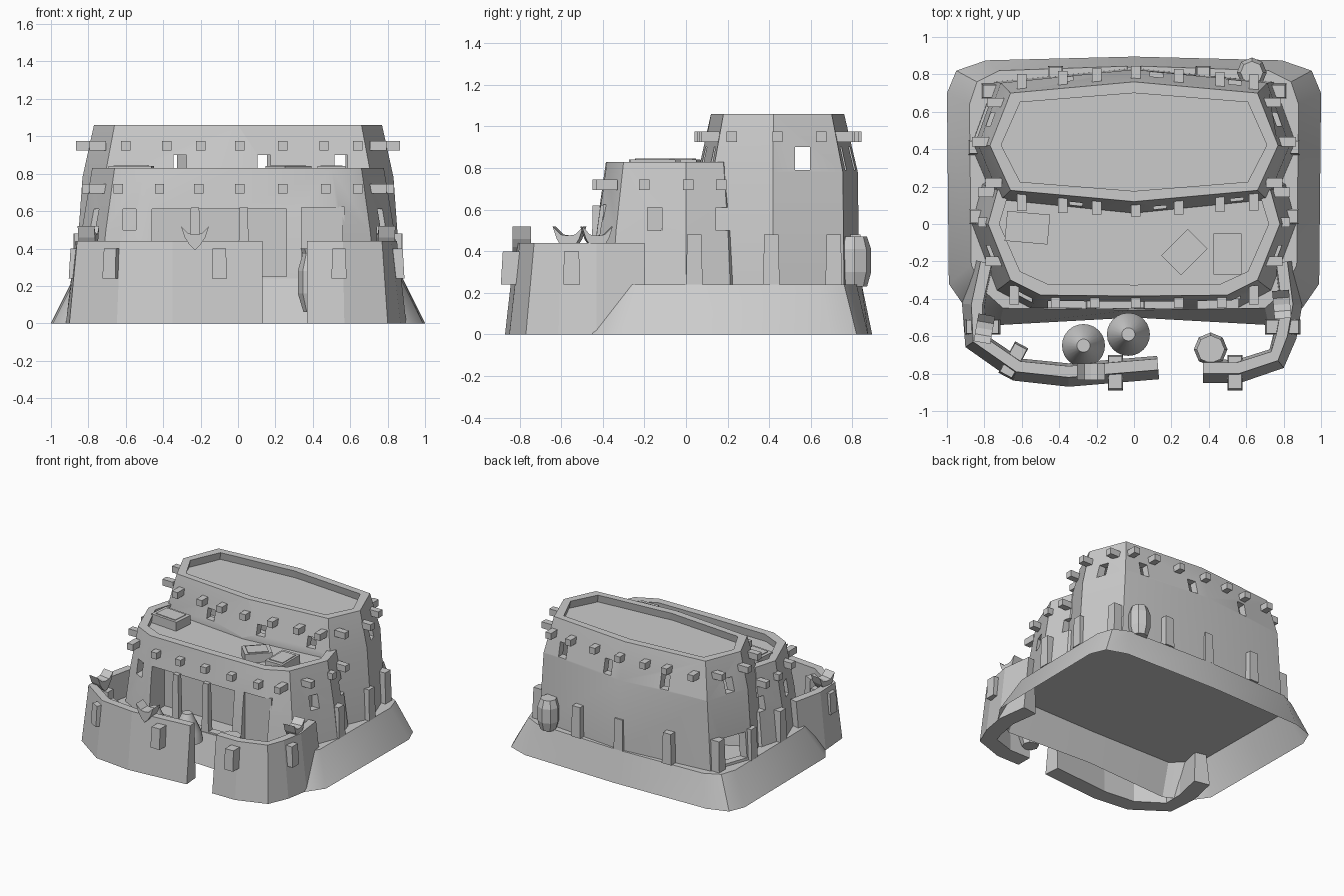
import bpy, bmesh, math
from mathutils import Vector, Matrix

cube = bpy.data.objects.get("Cube")
if cube:
    bpy.data.objects.remove(cube)

clay = bpy.data.materials.new("pale_grey_clay")
clay.use_nodes = True
GREY = (0.6, 0.6, 0.6, 1)
clay.diffuse_color = GREY
clay.node_tree.nodes["Principled BSDF"].inputs["Base Color"].default_value = GREY


def finish(name, bm, smooth=False):
    bmesh.ops.recalc_face_normals(bm, faces=bm.faces)
    mesh = bpy.data.meshes.new(name)
    bm.to_mesh(mesh)
    bm.free()
    ob = bpy.data.objects.new(name, mesh)
    bpy.context.collection.objects.link(ob)
    mesh.materials.append(clay)
    if smooth:
        bpy.ops.object.select_all(action='DESELECT')
        ob.select_set(True)
        bpy.context.view_layer.objects.active = ob
        bpy.ops.object.shade_smooth_by_angle(angle=math.radians(28))
    return ob


def loft(name, rings, caps=(True, True), closed=False, smooth=False):
    """Skin a list of equal rings; closed joins the last ring to the first."""
    bm = bmesh.new()
    vs = [[bm.verts.new(p) for p in r] for r in rings]
    pairs = list(zip(vs, vs[1:])) + ([(vs[-1], vs[0])] if closed else [])
    for a, b in pairs:
        for i in range(len(a)):
            j = (i + 1) % len(a)
            bm.faces.new((a[i], a[j], b[j], b[i]))
    if not closed:
        if caps[0]:
            bm.faces.new(vs[0][::-1])
        if caps[1]:
            bm.faces.new(vs[-1])
    return finish(name, bm, smooth)


def block(name, loc, size, turn=0, top=1.0):
    """Box centred on loc, top narrowed by a factor, turned in degrees."""
    bm = bmesh.new()
    bmesh.ops.create_cube(bm, size=1)
    for v in bm.verts:
        k = top if v.co.z > 0 else 1
        v.co = Vector((v.co.x * size[0] * k, v.co.y * size[1] * k, v.co.z * size[2]))
    bmesh.ops.transform(bm, verts=bm.verts,
                        matrix=Matrix.Translation(loc) @ Matrix.Rotation(math.radians(turn), 4, 'Z'))
    return finish(name, bm)


def lathe(name, x, y, profile, sides, smooth=False):
    rings = [[(x + r * math.cos(math.tau * i / sides), y + r * math.sin(math.tau * i / sides), z)
              for i in range(sides)] for r, z in profile]
    return loft(name, rings, smooth=smooth)


def mirrored(half):
    return half + [(-x, y) for x, y in reversed(half) if x > 0]


def ring(outline, cy, z, sx, sy, inset=0):
    wx = max(x for x, y in outline)
    wy = max(abs(y - cy) for x, y in outline)
    return [(x * (sx - inset / wx), cy + (y - cy) * (sy - inset / wy), z) for x, y in outline]


def shell(name, outline, cy, levels, thick, roof_z):
    """Hollow tapering wall with a roof sunk behind its parapet."""
    outer = [ring(outline, cy, *lv) for lv in levels]
    inner = [ring(outline, cy, *lv, thick) for lv in reversed(levels)]
    wall = loft(name + "_wall", outer + inner, closed=True, smooth=True)
    loft(name + "_roof", [ring(outline, cy, z, 1.02, 1.02, thick * 0.8)
                          for z in (roof_z - 0.03, roof_z)])
    return wall


def cut(wall, openings):
    for loc, size in openings:
        cutter = block("opening_cutter", loc, size)
        cutter.hide_render = True
        mod = wall.modifiers.new("opening", 'BOOLEAN')
        mod.operation = 'DIFFERENCE'
        mod.object = cutter
        mod.solver = 'EXACT'
    bpy.context.view_layer.update()
    mesh = bpy.data.meshes.new_from_object(wall.evaluated_get(bpy.context.evaluated_depsgraph_get()))
    cutters = [m.object for m in wall.modifiers if m.type == 'BOOLEAN']
    wall.modifiers.clear()
    wall.data = mesh
    for c in cutters:
        bpy.data.objects.remove(c)


# sloping mound, open underneath
foot = mirrored([(0, -.5), (.72, -.54), (.9, -.45), (.99, -.32), (1, .7), (.95, .82), (.79, .875), (0, .895)])
brow = mirrored([(0, -.46), (.7, -.45), (.8, -.36), (.87, -.22), (.88, .64), (.84, .76), (.72, .82), (0, .845)])
loft("mound", [[(x, y, 0) for x, y in foot], [(x, y, .24) for x, y in brow]],
     caps=(False, True), smooth=True)

# rear and front halls
rear = mirrored([(0, .12), (.66, .18), (.77, .42), (.66, .7), (0, .76)])
rear_wall = shell("rear_hall", rear, .43,
                  [(.24, 1.13, 1.22), (.78, 1.08, 1.2), (1.06, 1, 1)], .06, 1.0)
front = mirrored([(0, -.385), (.5, -.38), (.66, -.3), (.78, 0), (.73, .18), (.5, .3)])
front_wall = shell("front_hall", front, 0,
                   [(.24, 1.11, 1.18), (.5, 1.07, 1.12), (.83, 1, 1)], .06, .77)

windows = [((x, .1, .86), (.07, .4, .08)) for x in (-.31, .14, .55)]
windows += [((x, .8, .845), (.07, .4, .11)) for x in (-.36, .12, .54)]
windows += [((0, .56, .845), (2, .07, .11)), ((-.85, .56, .36), (.25, .2, .2))]
cut(rear_wall, windows)
cut(front_wall, [((-.1, -.45, .43), (.72, .5, .36)), ((-.58, -.42, .555), (.07, .3, .11)),
                 ((.45, -.47, .43), (.22, .14, .38))]
    + [((s * .85, y, .555), (.25, .07, .11)) for s in (-1, 1) for y in (-.15, .18)])

# porch interior, posts and door
block("porch_back", (-.1, -.24, .43), (.8, .03, .38))
block("porch_ceiling", (-.1, -.31, .625), (.78, .17, .02))
for s in (-1, 1):
    block("porch_side", (-.1 + s * .375, -.32, .43), (.03, .16, .38))
for x in (-.23, .03):
    block("porch_post", (x, -.43, .43), (.06, .05, .38), top=.75)
block("front_door", (.45, -.385, .435), (.24, .03, .38))

# beam ends
for x in (-.6, -.38, -.2, .01, .24, .46, .64):
    block("rear_hall_beam", (x, .085 + .05 * abs(x), .95), (.05, .09, .05))
    block("rear_hall_beam", (x, .8 - .07 * abs(x), .95), (.05, .09, .05))
for x in (-.64, -.42, -.21, .01, .24, .47, .64):
    block("front_hall_beam", (x, -.4 + (.02 if abs(x) > .6 else 0), .72), (.05, .1, .05))
for s in (-1, 1):
    for x, y in ((.75, .22), (.82, .44), (.74, .65)):
        block("rear_hall_side_beam", (s * x, y, .95), (.09, .05, .05))
    for x, y in ((.75, -.2), (.79, .01), (.79, .17)):
        block("front_hall_side_beam", (s * x, y, .72), (.09, .05, .05))

# roof hatches
for x, y, w, d, turn in ((-.57, -.02, .23, .16, -5), (.27, -.15, .15, .2, -45), (.5, -.16, .15, .22, 0)):
    block("hatch_box", (x, y, .80), (w, d, .08), turn)
    block("hatch_lid", (x, y, .841), (w * .78, d * .75, .008), turn)

# buttresses round the foot of the halls
for x in (-.42, 0, .37):
    block("back_buttress", (x, .805, .36), (.08, .08, .24), top=.85)
for s in (-1, 1):
    for x, y in ((.835, .04), (.84, .41), (.77, .71)):
        block("side_buttress", (s * x, y, .36), (.09, .08, .24), top=.85)


# yard wall in two runs with a gate gap
def yard_wall(name, path):
    pts = [Vector(p) for p in path]
    rings = []
    for i, p in enumerate(pts):
        t = (pts[min(i + 1, len(pts) - 1)] - pts[max(i - 1, 0)]).normalized()
        n = Vector((t.y, -t.x))
        rings.append([(*(p + n * o), z) for o, z in ((.05, 0), (0, .44), (-.06, .44), (-.075, 0))])
    loft(name, rings)


yard_wall("yard_wall_right", [(-.82, -.2), (-.87, -.43), (-.86, -.63), (-.63, -.79), (-.35, -.82), (.13, -.78)])
yard_wall("yard_wall_left", [(.37, -.8), (.56, -.8), (.77, -.73), (.82, -.6), (.85, -.43), (.82, -.2)])

# stub blocks through the yard wall
for x, y, turn in ((-.1, -.795, 0), (.54, -.795, 0), (-.645, -.73, -28), (-.81, -.55, 90), (.795, -.55, 90)):
    block("wall_stub", (x, y, .32), (.08, .19, .16), turn, .9)


# horned saddles on the wall top
def saddle(x, y, turn):
    half = [(0, .39), (.03, .42), (.055, .46), (.075, .52), (.035, .48), (0, .475)]
    m = Matrix.Translation((x, y, 0)) @ Matrix.Rotation(math.radians(turn), 4, 'Z')
    outline = half + [(-a, b) for a, b in reversed(half[1:-1])]
    loft("wall_saddle", [[m @ Vector((a, d, b)) for a, b in outline] for d in (-.045, .045)])


saddle(-.23, -.79, 0)
saddle(-.8, -.56, 80)
saddle(.79, -.43, 95)

# yard cones, jar and back barrel
for x, y in ((-.27, -.65), (-.03, -.59)):
    lathe("yard_cone", x, y, [(.115, .22), (.1, .29), (.035, .43)], 24, True)
lathe("yard_jar", .41, -.67, [(.06, .06), (.09, .16), (.09, .28), (.065, .37), (.075, .4)], 8)
lathe("back_barrel", .63, .81, [(.06, .23), (.08, .3), (.08, .41), (.06, .47)], 8)
